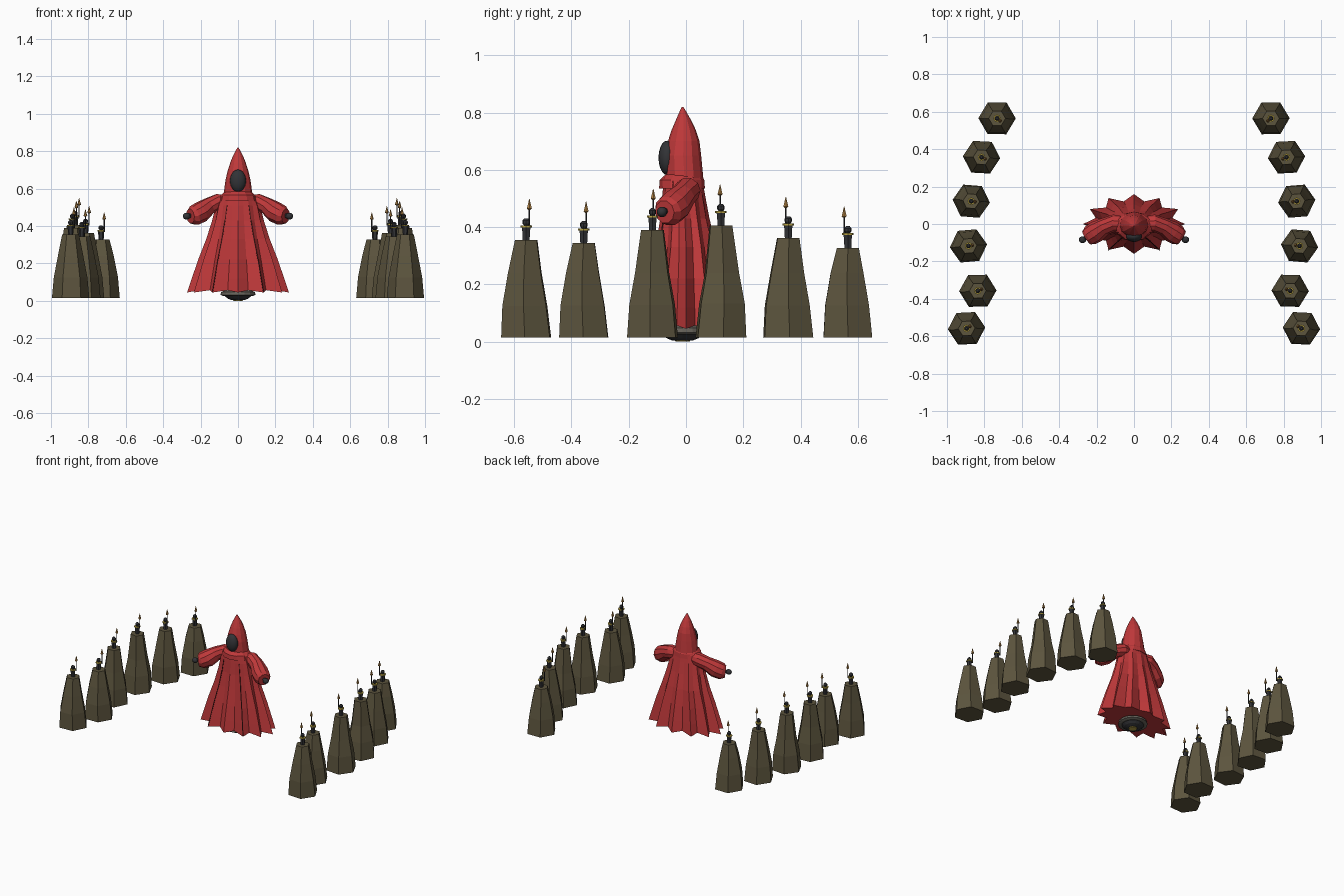
import bpy, bmesh, math, random
from mathutils import Vector, Matrix

random.seed(4)
cube = bpy.data.objects.get("Cube")
if cube:
    bpy.data.objects.remove(cube)


def material(name, rgb):
    m = bpy.data.materials.new(name)
    m.use_nodes = True
    color = (*rgb, 1)
    m.diffuse_color = color
    m.node_tree.nodes["Principled BSDF"].inputs["Base Color"].default_value = color
    return m


RED = material("red cloth", (0.52, 0.04, 0.042))
SEAM = material("dark seam", (0.08, 0.012, 0.012))
STONE = material("olive stone", (0.108, 0.09, 0.048))
BLACK = material("black mask", (0.032, 0.033, 0.037))
METAL = material("dull metal", (0.13, 0.12, 0.1))
GOLD = material("gold", (0.5, 0.38, 0.06))
BRONZE = material("bronze flame", (0.42, 0.22, 0.06))


def finish(bm, name, mat, smooth=False):
    bmesh.ops.recalc_face_normals(bm, faces=bm.faces)
    mesh = bpy.data.meshes.new(name)
    bm.to_mesh(mesh)
    bm.free()
    mesh.materials.append(mat)
    for p in mesh.polygons:
        p.use_smooth = smooth
    ob = bpy.data.objects.new(name, mesh)
    bpy.context.collection.objects.link(ob)
    return ob


def loft(name, rings, mat, smooth=False):
    """Skin closed rings of points and cap both ends."""
    bm = bmesh.new()
    loops = [[bm.verts.new(p) for p in ring] for ring in rings]
    n = len(loops[0])
    for low, high in zip(loops, loops[1:]):
        for i in range(n):
            j = (i + 1) % n
            bm.faces.new((low[i], low[j], high[j], high[i]))
    bm.faces.new(loops[0])
    bm.faces.new(loops[-1])
    return finish(bm, name, mat, smooth)


def oval(z, a, b, cy=0, n=12, fold=0, cx=0, turn=0):
    """Flat oval ring; every second point is pulled in by fold."""
    points = []
    for i in range(n):
        t = math.tau * i / n + turn
        k = 1 - fold * (i % 2)
        points.append(Vector((cx + a * k * math.cos(t), cy + b * k * math.sin(t), z)))
    return points


def lathe(name, center, profile, mat, n=8, turn=0):
    x, y, z = center
    return loft(name, [oval(z + h, r, r, y, n, 0, x, turn) for h, r in profile], mat)


def ball(name, center, size, mat):
    bm = bmesh.new()
    bmesh.ops.create_uvsphere(bm, u_segments=16, v_segments=10, radius=1,
                              matrix=Matrix.Translation(center) @ Matrix.Diagonal((*size, 1)))
    return finish(bm, name, mat, True)


def tube(name, path, mat, n=10):
    """Loft round sections of varying radius along a path."""
    pts = [Vector(p) for p, r in path]
    rings = []
    for i, (p, r) in enumerate(path):
        d = (pts[min(i + 1, len(pts) - 1)] - pts[max(i - 1, 0)]).normalized()
        side = d.cross(Vector((0, 0, 1)))
        if side.length < 0.01:
            side = Vector((1, 0, 0))
        side.normalize()
        up = side.cross(d)
        rings.append([pts[i] + r * (side * math.cos(t) + up * math.sin(t))
                      for t in (math.tau * k / n for k in range(n))])
    return loft(name, rings, mat)


# Pleated robe: height, half width, half depth, centre y, pleat depth
robe_rows = [(0.045, 0.272, 0.16, 0, 0.22), (0.12, 0.247, 0.147, 0, 0.2),
             (0.22, 0.213, 0.128, 0, 0.18), (0.33, 0.17, 0.106, 0, 0.14),
             (0.43, 0.138, 0.086, -0.004, 0.1), (0.51, 0.118, 0.075, -0.008, 0.06),
             (0.56, 0.098, 0.068, -0.01, 0.02), (0.59, 0.06, 0.05, -0.01, 0)]
robe_rings = [oval(z, a, b, cy, 24, fold) for z, a, b, cy, fold in robe_rows]
for i, p in enumerate(robe_rings[0]):
    p.z += 0.012 * (i % 2)
loft("robe", robe_rings, RED)

# Seams running down two front pleats
for side, index in (("right", 16), ("left", 20)):
    tube(side + "_seam", [(ring[index], 0.003) for ring in robe_rings[:-2]], SEAM, 4)

# Pointed hood, shoulder collar and face mask
hood_rows = [(0.565, 0.078, 0.066, -0.005), (0.65, 0.066, 0.063, -0.01),
             (0.7, 0.054, 0.055, -0.008), (0.74, 0.041, 0.042, -0.008),
             (0.775, 0.027, 0.026, -0.009), (0.82, 0.003, 0.003, -0.012)]
loft("hood", [oval(*row) for row in hood_rows], RED)
loft("collar", [oval(0.535, 0.1, 0.08, -0.014), oval(0.565, 0.09, 0.078, -0.014),
                oval(0.585, 0.07, 0.06, -0.01)], RED)
ball("face_mask", (0, -0.066, 0.642), (0.043, 0.03, 0.06), BLACK)

# Wide sleeves with hands
for side, s in (("left", 1), ("right", -1)):
    tube(side + "_sleeve", [((s * 0.05, 0, 0.53), 0.038), ((s * 0.105, 0.005, 0.528), 0.046),
                            ((s * 0.155, -0.012, 0.507), 0.046),
                            ((s * 0.2, -0.04, 0.474), 0.057),
                            ((s * 0.235, -0.062, 0.456), 0.054),
                            ((s * 0.255, -0.075, 0.453), 0.04)], RED)
    tube(side + "_wrist", [((s * 0.23, -0.06, 0.46), 0.012),
                           ((s * 0.275, -0.083, 0.453), 0.012)], BLACK, 8)
    ball(side + "_hand", (s * 0.275, -0.084, 0.453), (0.02, 0.018, 0.018), BLACK)

# Hover base under the robe
lathe("base_bowl", (0, -0.012, 0), [(0.004, 0.035), (0.012, 0.055), (0.026, 0.07)], BLACK, 16)
lathe("base_rim", (0, -0.012, 0), [(0.026, 0.08), (0.032, 0.094), (0.048, 0.09),
                                   (0.056, 0.07)], METAL, 16)
lathe("base_light", (0, -0.012, 0), [(0, 0.024), (0.006, 0.028)], GOLD, 16)

# Two rows of hexagonal stones, each topped by a small bearer with a flaming staff
stones = [(0.895, -0.558, 0.355), (0.835, -0.357, 0.345), (0.885, -0.117, 0.39),
          (0.87, 0.122, 0.405), (0.815, 0.357, 0.362), (0.732, 0.565, 0.328)]
for number, (px, y, top) in enumerate(stones, 1):
    twist = random.uniform(-0.1, 0.1)
    lean = random.uniform(-0.006, 0.006)
    for side, s in (("left", 1), ("right", -1)):
        x = s * px
        tag = f"{side}_{number}"
        base = 0 if s > 0 else math.pi
        loft("stone_" + tag, [
            oval(0.015, 0.1, 0.098, y, 6, 0, x, base + s * twist),
            oval(0.13 + lean, 0.09, 0.088, y + lean, 6, 0, x, base + s * twist),
            oval(0.24, 0.068, 0.066, y + lean, 6, 0, x, base + s * twist),
            oval(top, 0.045, 0.044, y, 6, 0, x, base + s * twist)], STONE)
        lathe("bearer_body_" + tag, (x, y, top),
              [(0, 0.014), (0.025, 0.015), (0.05, 0.018)], BLACK, 6)
        lathe("bearer_collar_" + tag, (x, y, top + 0.044),
              [(0, 0.02), (0.007, 0.02)], GOLD, 8)
        lathe("bearer_head_" + tag, (x, y, top + 0.05),
              [(0, 0.007), (0.008, 0.013), (0.018, 0.013), (0.026, 0.006)], BLACK, 8)
        # Staff held out towards the middle
        hand = Vector((x, y, 0)) - Vector((x, y, 0)).normalized() * 0.021
        hand.z = top + 0.052
        tube("bearer_arm_" + tag, [((x, y, top + 0.04), 0.006), (hand, 0.005)], BLACK, 6)
        lathe("staff_" + tag, hand, [(-0.012, 0.003), (0.06, 0.003)], BLACK, 6)
        lathe("flame_" + tag, hand, [(0.053, 0.004), (0.058, 0.01), (0.072, 0.006),
                                     (0.092, 0.001)], BRONZE, 6)
